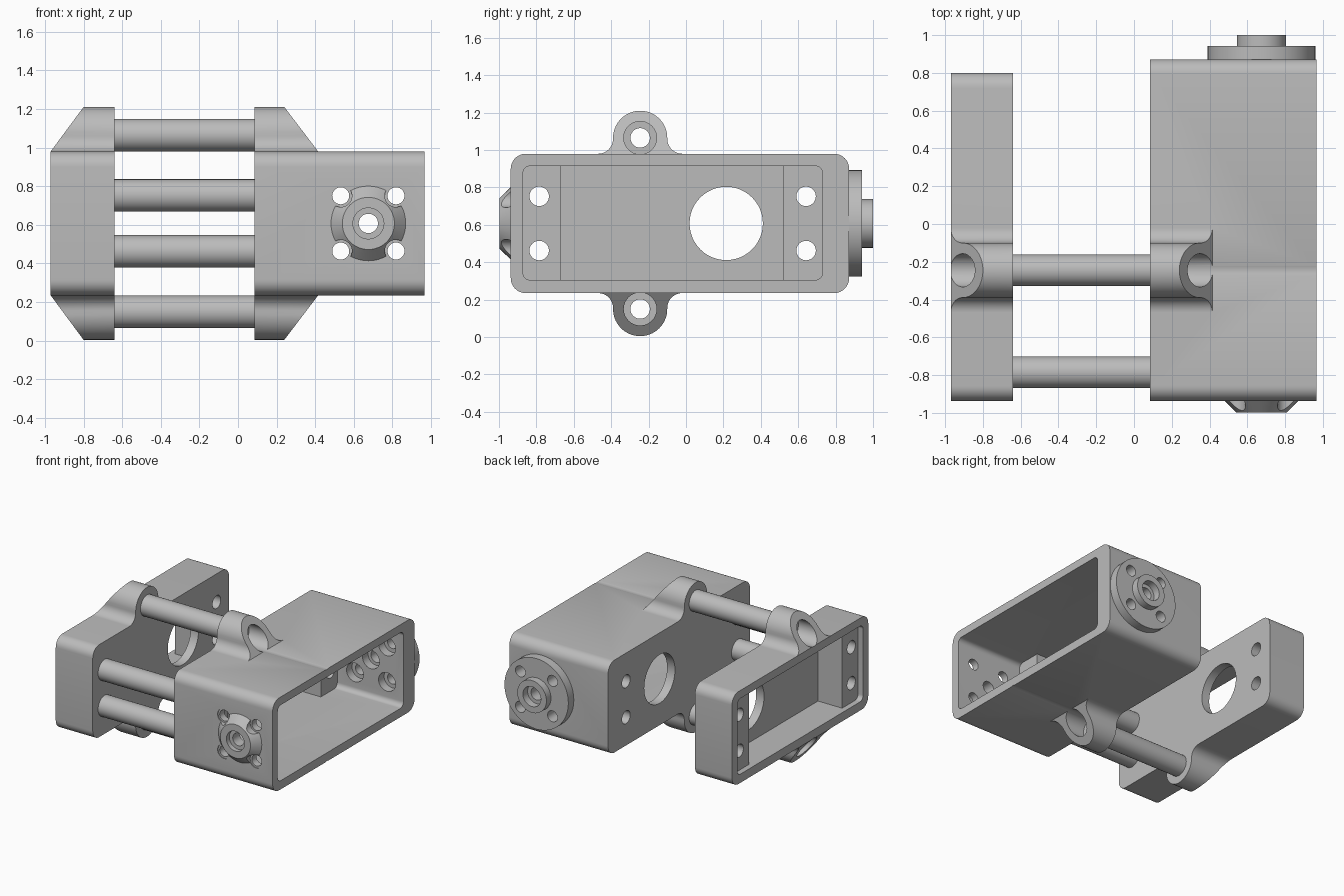
import bpy, bmesh, math
from mathutils import Vector

if "Cube" in bpy.data.objects:
    bpy.data.objects.remove(bpy.data.objects["Cube"])

grey = bpy.data.materials.new("plain grey")
grey.use_nodes = True
grey.diffuse_color = (0.5, 0.5, 0.5, 1)
grey.node_tree.nodes["Principled BSDF"].inputs["Base Color"].default_value = (0.5, 0.5, 0.5, 1)

MID = 0.6075            # height of the mirror plane
LUG_Y, LUG_UP = -0.245, 0.4575
SCREW_UP = 0.145
AXLE_X = 0.675
BORE = 0.052


def arc(u, v, r, start, end, n):
    angles = [math.radians(start + (end - start) * i / n) for i in range(n + 1)]
    return [(u + r * math.cos(a), v + r * math.sin(a)) for a in angles]


def rounded_rect(u0, u1, v0, v1, r):
    return (arc(u1 - r, v1 - r, r, 0, 90, 8) + arc(u0 + r, v1 - r, r, 90, 180, 8)
            + arc(u0 + r, v0 + r, r, 180, 270, 8) + arc(u1 - r, v0 + r, r, 270, 360, 8))


def rect(u0, u1, v0, v1):
    return [(u0, v0), (u1, v0), (u1, v1), (u0, v1)]


def make_object(name, bm):
    bmesh.ops.recalc_face_normals(bm, faces=bm.faces)
    mesh = bpy.data.meshes.new(name)
    bm.to_mesh(mesh)
    bm.free()
    mesh.materials.append(grey)
    obj = bpy.data.objects.new(name, mesh)
    bpy.context.collection.objects.link(obj)
    return obj


def loft(ring_a, ring_b, axis, a, b):
    """Closed solid between two matching profiles at a and b on the axis."""
    def place(p, t):
        return (t, p[0], p[1]) if axis == "x" else (p[0], t, p[1])
    bm = bmesh.new()
    va = [bm.verts.new(place(p, a)) for p in ring_a]
    vb = [bm.verts.new(place(p, b)) for p in ring_b]
    bm.faces.new(va)
    bm.faces.new(vb[::-1])
    for i in range(len(va)):
        j = (i + 1) % len(va)
        bm.faces.new((va[i], va[j], vb[j], vb[i]))
    return bm


def prism(name, ring, axis, a, b):
    return make_object(name, loft(ring, ring, axis, a, b))


def rod(name, u, v, r, axis, a, b, r2=None):
    rings = [arc(u, v, s, 0, 360, 48)[:-1] for s in (r, r if r2 is None else r2)]
    return make_object(name, loft(rings[0], rings[1], axis, a, b))


def combine(obj, tools, operation):
    """Apply booleans and discard the helper solids."""
    for tool in tools:
        tool.hide_render = True
        mod = obj.modifiers.new("bool", "BOOLEAN")
        mod.operation, mod.solver, mod.object = operation, "EXACT", tool
    graph = bpy.context.evaluated_depsgraph_get()
    graph.update()
    mesh = bpy.data.meshes.new_from_object(obj.evaluated_get(graph))
    obj.modifiers.clear()
    obj.data = mesh
    for tool in tools:
        bpy.data.objects.remove(tool)


def smooth(obj):
    bpy.ops.object.select_all(action="DESELECT")
    obj.select_set(True)
    bpy.context.view_layer.objects.active = obj
    bpy.ops.object.shade_smooth_by_angle(angle=math.radians(30))


def lug(side, x_in, x_top, x_out):
    """Filleted eye on the top (side 1) or bottom (side -1), sloped on its outer end."""
    half = arc(0.225, 0.4525, 0.08, 270, 180, 12)
    ring = half + arc(0, LUG_UP, 0.145, 0, 180, 28)[1:-1] + [(-u, v) for u, v in half[::-1]]
    ring = [(0.225, 0.34)] + ring + [(-0.225, 0.34)]
    ring = [(LUG_Y + u, MID + side * v) for u, v in ring]
    bm = loft(ring, ring, "x", x_in, x_out)
    low = Vector((x_out, 0, MID + side * 0.3725))
    high = Vector((x_top, 0, MID + side * 0.6025))
    normal = (high - low).cross(Vector((0, 1, 0)))
    if normal.x * (x_out - x_in) < 0:
        normal.negate()
    bmesh.ops.bisect_plane(bm, geom=bm.verts[:] + bm.edges[:] + bm.faces[:],
                           plane_co=low, plane_no=normal, clear_outer=True)
    bmesh.ops.holes_fill(bm, edges=[e for e in bm.edges if e.is_boundary])
    return make_object("lug", bm)


def shell(name, x_in, x_out, y_back, x_block, x_floor, x_top, x_slope, x_seat):
    """Rounded box open on x_out, with end blocks, eyes, screw holes and round window."""
    d = 1 if x_out > x_in else -1
    body = prism(name, rounded_rect(-0.937, y_back, 0.235, 0.98, 0.08), "x", x_in, x_out)
    combine(body, [lug(s, x_in, x_top, x_slope) for s in (1, -1)], "UNION")
    mouth = x_out + d * 0.1
    cuts = [prism("cavity", rounded_rect(-0.872, 0.73, 0.305, 0.915, 0.04), "x", x_block, mouth),
            prism("well", rect(-0.668, 0.52, 0.305, 0.915), "x", x_floor, x_block + d * 0.02),
            rod("window", 0.215, MID, 0.196, "x", x_in - d * 0.1, x_floor + d * 0.1)]
    for s in (1, -1):
        z = MID + s * LUG_UP
        cuts.append(rod("eye", LUG_Y, z, BORE, "x", x_in - d * 0.1, mouth))
        cuts.append(rod("seat", LUG_Y, z, 0.088, "x", x_seat, mouth))
        for y in (-0.785, 0.642):
            cuts.append(rod("screw", y, MID + s * SCREW_UP, BORE, "x", x_in - d * 0.1, x_block + d * 0.1))
    combine(body, cuts, "DIFFERENCE")
    return body


# Shallow bracket and deep housing
bracket = shell("shallow_bracket", -0.64, -0.97, 0.80, -0.925, -0.71, -0.80, -0.97, -0.77)
housing = shell("deep_housing", 0.085, 0.965, 0.872, 0.375, 0.155, 0.24, 0.415, 0.21)

# Front conical boss, rear flange and hub
combine(housing, [rod("boss", AXLE_X, MID, 0.135, "y", -0.997, -0.92, 0.21),
                  rod("flange", AXLE_X, MID, 0.285, "y", 0.85, 0.942),
                  rod("hub", AXLE_X, MID, 0.13, "y", 0.92, 1.0)], "UNION")

# Axle bore and the four screw holes around it on both ends
bores = [rod("axle", AXLE_X, MID, 0.05, "y", -1.1, 1.1),
         rod("front_recess", AXLE_X, MID, 0.08, "y", -1.1, -0.96),
         rod("rear_recess", AXLE_X, MID, 0.08, "y", 0.94, 1.1),
         rod("inner_recess", AXLE_X, MID, 0.075, "y", 0.7, 0.8)]
for sx in (1, -1):
    for sz in (1, -1):
        x, z = AXLE_X + sx * 0.143, MID + sz * 0.143
        bores += [rod("screw", x, z, 0.044, "y", -1.1, 1.1),
                  rod("head_front", x, z, 0.058, "y", -1.1, -0.93),
                  rod("head_inner", x, z, 0.075, "y", 0.7, 0.8)]
combine(housing, bores, "DIFFERENCE")

# Hollow spacer tubes between the two shells
tubes = []
for label, s in (("upper", 1), ("lower", -1)):
    for kind, y, up in (("eye", LUG_Y, LUG_UP), ("front", -0.785, SCREW_UP)):
        z = MID + s * up
        tube = rod(f"{label}_{kind}_spacer", y, z, 0.084, "x", -0.64, 0.085)
        combine(tube, [rod("bore", y, z, BORE, "x", -0.8, 0.2)], "DIFFERENCE")
        tubes.append(tube)

for part in [bracket, housing] + tubes:
    smooth(part)
